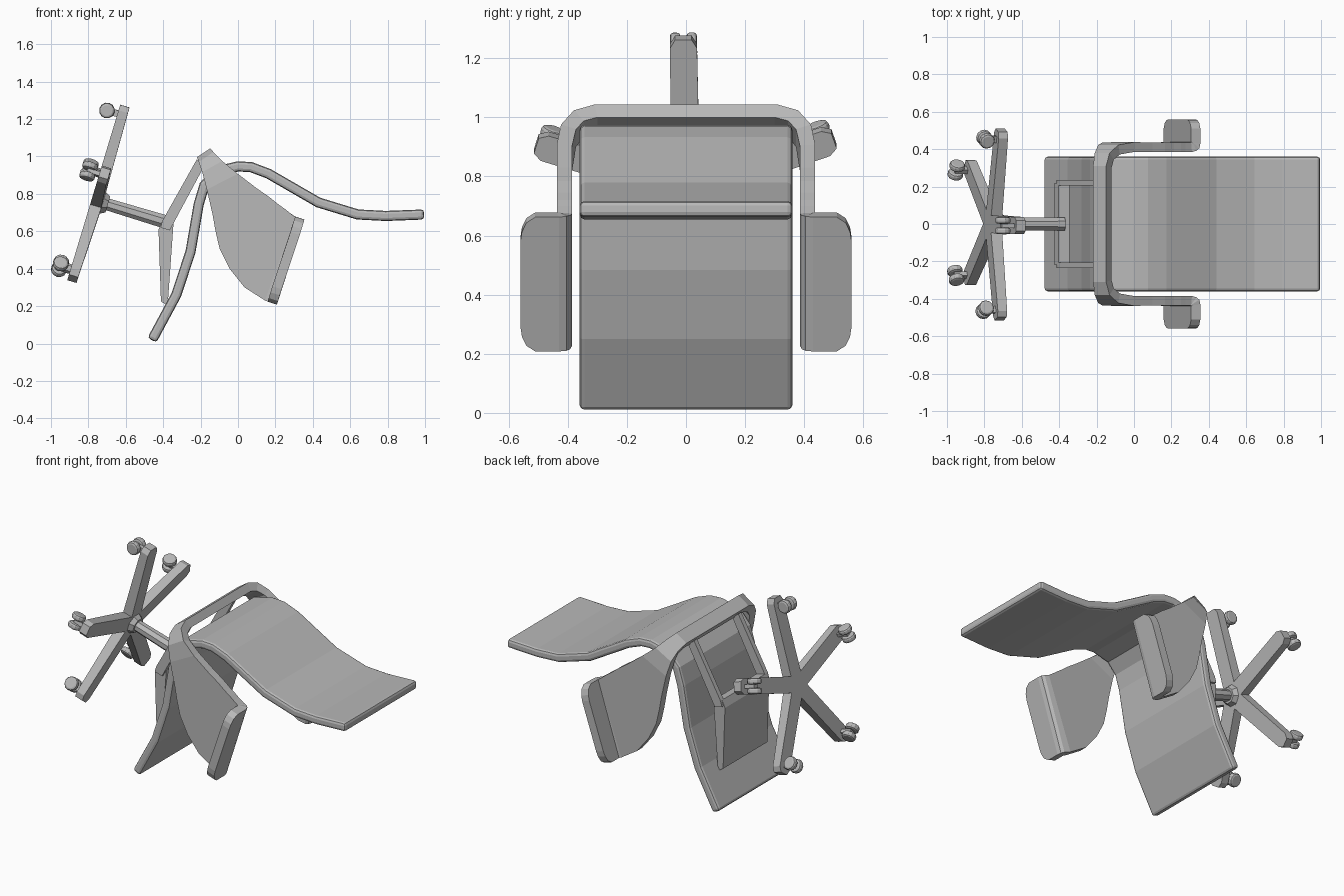
import bpy, bmesh, math
from mathutils import Matrix, Vector

if "Cube" in bpy.data.objects:
    bpy.data.objects.remove(bpy.data.objects["Cube"])

grey = bpy.data.materials.new("plain grey")
grey.diffuse_color = (0.48, 0.48, 0.48, 1)
grey.use_nodes = True
grey.node_tree.nodes["Principled BSDF"].inputs["Base Color"].default_value = grey.diffuse_color


def finish(name, bm):
    me = bpy.data.meshes.new(name)
    bm.to_mesh(me)
    bm.free()
    me.materials.append(grey)
    ob = bpy.data.objects.new(name, me)
    bpy.context.collection.objects.link(ob)
    return ob


def mirror_y(ob):
    m = ob.modifiers.new("mirror", 'MIRROR')
    m.use_axis = (False, True, False)


def bevel(ob, width, segments):
    m = ob.modifiers.new("bevel", 'BEVEL')
    m.width, m.segments = width, segments
    m.limit_method, m.angle_limit = 'ANGLE', math.radians(40)


def sheet(name, rows, thickness, offset, mirrored=False):
    """Strip of quads through pairs of points, thickened."""
    bm = bmesh.new()
    vs = [[bm.verts.new(p) for p in row] for row in rows]
    for (a, b), (c, d) in zip(vs, vs[1:]):
        bm.faces.new((a, b, d, c))
    ob = finish(name, bm)
    if mirrored:
        mirror_y(ob)
    s = ob.modifiers.new("thickness", 'SOLIDIFY')
    s.thickness, s.offset, s.use_even_offset = thickness, offset, True
    return ob


def add_prism(bm, low, high):
    """Closed solid between two matching outlines."""
    a = [bm.verts.new(p) for p in low]
    b = [bm.verts.new(p) for p in high]
    n = len(a)
    bm.faces.new(a)
    bm.faces.new(b[::-1])
    for i in range(n):
        j = (i + 1) % n
        bm.faces.new((a[i], b[i], b[j], a[j]))
    bmesh.ops.recalc_face_normals(bm, faces=bm.faces[:])


def side_prism(name, profile, y0, y1):
    bm = bmesh.new()
    add_prism(bm, [(x, y0, z) for x, z in profile], [(x, y1, z) for x, z in profile])
    return finish(name, bm)


# Seat and backrest: one bent shell
curve = [(-.46, .018), (-.33, .26), (-.254, .49), (-.21, .745), (-.18, .845),
         (-.115, .92), (.0, .947), (.07, .943), (.163, .908), (.43, .754),
         (.64, .69), (.79, .682), (.995, .69)]
shell = sheet("seat_shell", [((x, -.36, z), (x, .36, z)) for x, z in curve], .054, 0)
bevel(shell, .016, 2)

# Armrest band: rear bar, flared side panels and outward pads
# each row: y, upper edge x z, lower edge x z
band = [(0, -.12, 1.0, -.19, .953), (.30, -.12, 1.0, -.19, .953),
        (.345, -.108, .988, -.187, .935), (.372, -.075, .96, -.182, .90),
        (.385, .0, .905, -.165, .82), (.385, .10, .83, -.136, .69),
        (.385, .165, .785, -.12, .60), (.385, .215, .745, -.098, .505),
        (.385, .25, .72, -.045, .40), (.385, .275, .70, .035, .30),
        (.385, .31, .675, .15, .228), (.392, .335, .668, .188, .215),
        (.405, .349, .665, .203, .21), (.43, .355, .662, .208, .208),
        (.51, .355, .662, .208, .208), (.54, .349, .643, .214, .227),
        (.555, .340, .612, .223, .258), (.56, .330, .58, .233, .29)]
sheet("armrest_band", [((xa, y, za), (xb, y, zb)) for y, xa, za, xb, zb in band],
      .052, -1, mirrored=True)

# Mounting plate under the seat, and the two links to the rear bar
side_prism("mounting_plate", [(-.425, .61), (-.405, .655), (-.345, .64),
                              (-.375, .22), (-.388, .21), (-.412, .225)], -.22, .22)
link = side_prism("rear_link", [(-.415, .62), (-.405, .655), (-.22, .985),
                                (-.18, .95), (-.365, .605)], .205, .235)
mirror_y(link)

# Base frame: local z runs up the column, local x along the first spoke
f = Vector((.289, 0, .957))
u = Vector((.957, 0, -.289))
side = u.cross(f)
M = Matrix.Translation((-.758, 0, .762)) @ Matrix((f, side, u)).transposed().to_4x4()
turns = [M @ Matrix.Rotation(math.radians(72 * k + 1), 4, 'Z') for k in range(5)]

# Column and hub
for name, r1, r2, h0, h1 in (("column", .034, .039, 0, .40), ("hub", .085, .048, .0, .065)):
    bm = bmesh.new()
    rings = [[M @ Vector((r * math.cos(a), r * math.sin(a), h))
              for a in [math.radians(22.5 + 45 * i) for i in range(8)]]
             for r, h in ((r1, h0), (r2, h1))]
    add_prism(bm, *rings)
    finish(name, bm)

# Five spokes with clipped tips
spoke = [(0, -.048), (.50, -.046), (.53, -.028), (.53, .028), (.50, .046), (0, .048)]
bm = bmesh.new()
for T in turns:
    add_prism(bm, [T @ Vector((x, y, -.026)) for x, y in spoke],
              [T @ Vector((x, y, .026 + .012 * (x == 0))) for x, y in spoke])
finish("base_spokes", bm)

# Twin wheel casters, one under each spoke tip
for k, T in enumerate(turns):
    bm = bmesh.new()
    block = [(.462, -.012), (.498, -.012), (.498, .012), (.462, .012)]
    add_prism(bm, [T @ Vector((x, y, -.095)) for x, y in block],
              [T @ Vector((x, y, -.02)) for x, y in block])
    finish(f"caster_stem_{k + 1}", bm)
    bm = bmesh.new()
    for s in (-1, 1):
        bmesh.ops.create_cone(
            bm, cap_ends=True, segments=12, radius1=.042, radius2=.042, depth=.036,
            matrix=T @ Matrix.Translation((.48, s * .028, -.085))
            @ Matrix.Rotation(math.pi / 2, 4, 'X'))
    bevel(finish(f"caster_wheels_{k + 1}", bm), .012, 2)
